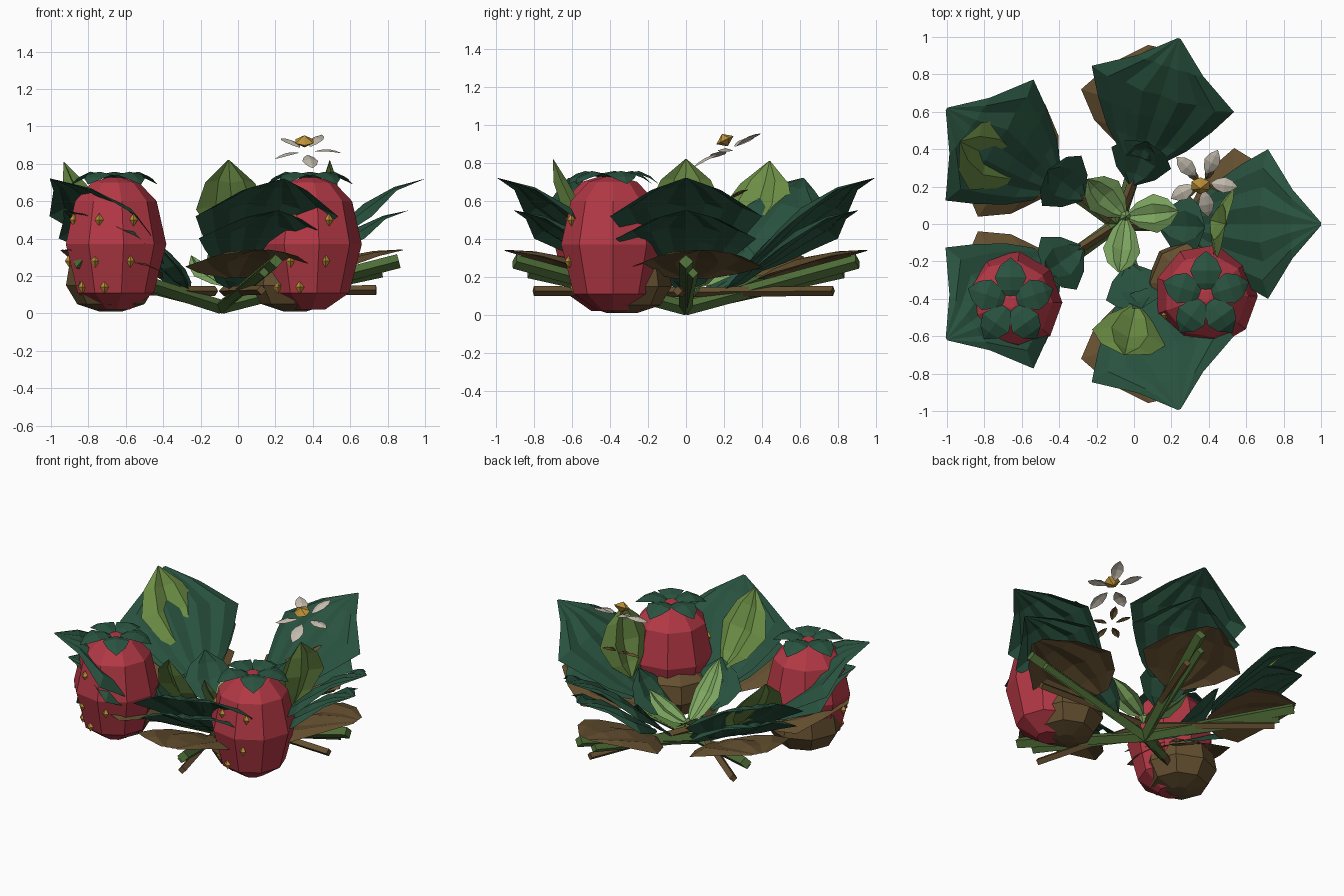
import bpy, bmesh, math
from mathutils import Vector, Matrix

if "Cube" in bpy.data.objects:
    bpy.data.objects.remove(bpy.data.objects["Cube"])

CX = -0.09  # plant axis


def material(name, rgb):
    m = bpy.data.materials.new(name)
    m.diffuse_color = (*rgb, 1)
    m.use_nodes = True
    m.node_tree.nodes["Principled BSDF"].inputs["Base Color"].default_value = m.diffuse_color
    return m


DARK = material("dark_green", (0.022, 0.085, 0.05))
OLIVE = material("olive_green", (0.15, 0.27, 0.06))
LIGHT = material("light_green", (0.21, 0.39, 0.12))
STEM = material("stem_green", (0.08, 0.16, 0.04))
BROWN = material("dry_brown", (0.13, 0.08, 0.03))
RED = material("berry_red", (0.45, 0.04, 0.06))
WHITE = material("petal_white", (0.55, 0.50, 0.42))
GOLD = material("gold", (0.52, 0.29, 0.04))


def finish(name, bm, mat):
    bmesh.ops.recalc_face_normals(bm, faces=bm.faces)
    me = bpy.data.meshes.new(name)
    bm.to_mesh(me)
    bm.free()
    me.materials.append(mat)
    ob = bpy.data.objects.new(name, me)
    bpy.context.collection.objects.link(ob)
    return ob


def polar(angle, r, z, c=(CX, 0)):
    a = math.radians(angle)
    return Vector((c[0] + r * math.cos(a), c[1] + r * math.sin(a), z))


BROAD = [(0, .30), (.15, .56), (.36, .80), (.57, 1), (.8, .46), (1, .02)]
DRY = [(0, .2), (.2, .7), (.45, 1), (.75, .65), (1, .15)]
OVAL = [(0, .08), (.2, .65), (.5, 1), (.78, .68), (1, .02)]


def leaf(name, base, tip, width, mat, outline=OVAL, pleat=.02, bend=.04, cols=4, droop=0.0, late=1.0):
    """Pleated blade from base to tip; late moves the bend towards the tip."""
    base, tip = Vector(base), Vector(tip)
    axis = tip - base
    side = axis.cross(Vector((0, 0, 1))).normalized()
    normal = side.cross(axis).normalized()
    bm = bmesh.new()
    rows = []
    for t, w in outline:
        row = []
        for i in range(cols + 1):
            u = 2 * i / cols - 1
            lift = bend * math.sin(math.pi * t ** late) - droop * (u * w) ** 2
            lift += (pleat if i % 2 else -pleat) * w
            row.append(bm.verts.new(base + axis * t + side * (u * w * width / 2) + normal * lift))
        rows.append(row)
    for a, b in zip(rows, rows[1:]):
        for i in range(cols):
            bm.faces.new((a[i], a[i + 1], b[i + 1], b[i]))
    return finish(name, bm, mat)


def bar(name, a, b, r, mat, sides=4):
    """Straight stalk between two points."""
    a, b = Vector(a), Vector(b)
    bm = bmesh.new()
    m = Matrix.Translation((a + b) / 2) @ (b - a).to_track_quat('Z', 'Y').to_matrix().to_4x4()
    bmesh.ops.create_cone(bm, cap_ends=True, segments=sides, radius1=r,
                          radius2=r, depth=(b - a).length, matrix=m)
    return finish(name, bm, mat)


def lathe(name, centre, profile, sides, mat):
    """Faceted body of revolution closed at both poles."""
    bm = bmesh.new()
    c = Vector(centre)
    rings = [[bm.verts.new(c + Vector((r * math.cos(k * math.tau / sides),
                                       r * math.sin(k * math.tau / sides), z)))
              for k in range(sides)] for r, z in profile]
    for a, b in zip(rings, rings[1:]):
        for k in range(sides):
            j = (k + 1) % sides
            bm.faces.new((a[k], a[j], b[j], b[k]))
    bm.faces.new(rings[0])
    bm.faces.new(rings[-1])
    return finish(name, bm, mat)


def gem(name, pos, size, mat, segs=4, tilt=0.0):
    """Small double pyramid."""
    bm = bmesh.new()
    bmesh.ops.create_uvsphere(bm, u_segments=segs, v_segments=2, radius=1,
                              matrix=Matrix.Translation(pos) @ Matrix.Rotation(tilt, 4, 'X')
                              @ Matrix.Diagonal((*size, 1)))
    return finish(name, bm, mat)


# Five leaf sprays around the axis, with slight differences in reach
SPRAY_SHIFT = [(0, 0), (-.005, -.045), (-.03, -.025), (-.03, .025), (-.005, .045)]
for k, (sx, sy) in enumerate(SPRAY_SHIFT):
    a = 72 * k
    c = (CX + sx, sy)
    turn = 5 if k < 3 else -5
    leaf(f"large_leaf_{k}", polar(a, .42, .27, c), polar(a, 1.09, .72, c), .80, DARK, BROAD,
         .012, .065, 8, .06, 1.5)
    leaf(f"under_leaf_{k}", polar(a, .44, .24, c), polar(a, 1.0, .55, c), .74, DARK, BROAD,
         .012, .045, 8, .05, 1.5)
    leaf(f"dry_leaf_{k}", polar(a + turn, .40, .19), polar(a + turn, .97, .34), .70, BROWN, DRY,
         .012, .035, 6, .03)
    leaf(f"small_leaf_{k}", polar(a - 2, .22, .13), polar(a - 2, .47, .40), .34, DARK, OVAL, .012, -.03)
    bar(f"stem_{k}", polar(a, .0, .035), polar(a, .95, .28), .038, STEM)
    bar(f"lower_stem_{k}", polar(a + turn, .02, .04), polar(a + turn * .5, .86, .22), .028, STEM)
    bar(f"dry_stem_{k}", polar(a, .04, .12), polar(a - 3, .83, .125), .026, BROWN)

# Upright olive leaves
leaf("olive_leaf_right", (.41, .02, .34), (.49, 0, .82), .40, OLIVE, bend=-.02)
leaf("olive_leaf_left", (-.58, .27, .36), (-.93, .44, .81), .42, OLIVE, bend=-.03)
leaf("olive_leaf_front", (.01, -.43, .34), (-.05, -.70, .82), .40, OLIVE, bend=-.03)

# Young crown leaves
hub = (-.045, .04, .14)
leaf("crown_leaf_back", hub, (-.25, .24, .31), .22, LIGHT, pleat=.01, bend=-.02)
leaf("crown_leaf_right", hub, (.24, .07, .32), .21, LIGHT, pleat=.01, bend=-.02)
leaf("crown_leaf_front", hub, (-.08, -.26, .50), .20, LIGHT, pleat=.01, bend=-.03)
gem("crown_bud", Vector(hub), (.035, .035, .05), LIGHT, 6)

# Berries with sepals, seeds and a dried fruit behind each
BERRY = [(.08, .02), (.21, .11), (.277, .37), (.225, .60), (.13, .70), (.03, .73)]
OLD = [(.06, .01), (.18, .05), (.24, .15), (.22, .27), (.10, .36)]


def berry_radius(z):
    for (r0, z0), (r1, z1) in zip(BERRY, BERRY[1:]):
        if z0 <= z <= z1:
            return r0 + (r1 - r0) * (z - z0) / (z1 - z0)


for tag, c, off in (("left", (-.66, -.42), (-.02, .06)), ("right", (.385, -.385), (-.08, .07))):
    lathe(f"berry_{tag}", (*c, 0), BERRY, 9, RED)
    lathe(f"dried_berry_{tag}", (c[0] + off[0], c[1] + off[1], 0), OLD, 8, BROWN)
    for k in range(5):
        a = 90 + 72 * k
        leaf(f"sepal_{tag}_{k}", polar(a, .02, .72, c), polar(a, .24, .69, c), .17, DARK,
             pleat=.008, bend=.045, cols=2)
    for z, angles in ((.50, (205, 250, 295)), (.28, (190, 245, 290)), (.14, (215, 255))):
        for a in angles:
            gem(f"seed_{tag}", polar(a, berry_radius(z) - .008, z, c), (.024, .024, .036), GOLD)


def blossom(name, centre, r, width, mat):
    """Five petals on a disc tilted to the front."""
    c = Vector(centre)
    for k in range(5):
        a = math.radians(72 * k - 90 + 10)
        d = Vector((math.cos(a), math.sin(a), .5 * math.sin(a)))
        leaf(f"{name}_{k}", c + d * r * .25, c + d * r, width, mat, pleat=.006, bend=.01, cols=2)


# Flower and its withered twin below
blossom("petal", (.365, .225, .87), .19, .085, WHITE)
gem("flower_centre", Vector((.355, .205, .92)), (.055, .05, .036), GOLD, 6, .45)
blossom("withered_petal", (.37, .21, .60), .13, .05, BROWN)
